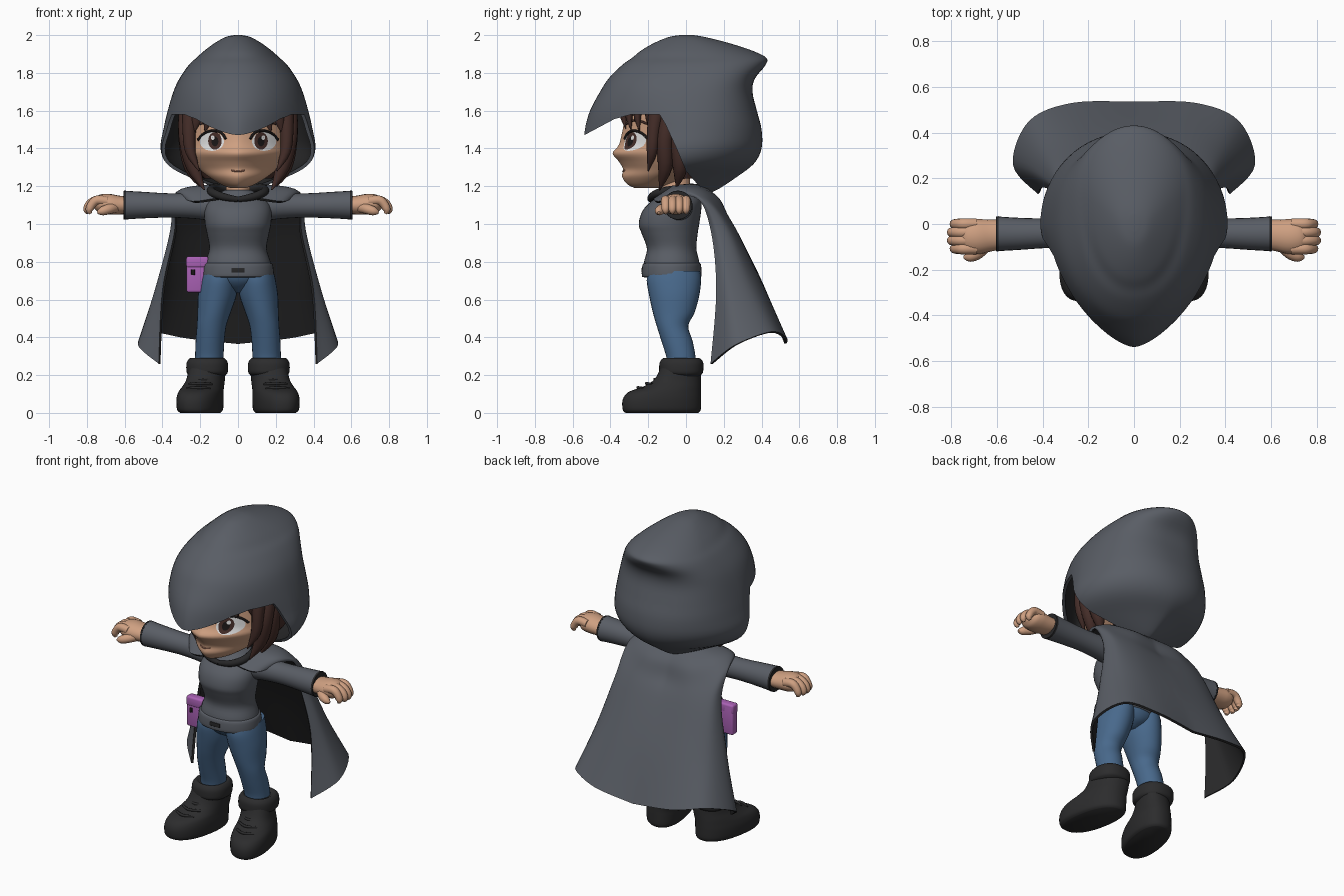
import bpy, bmesh, math
from mathutils import Vector

if "Cube" in bpy.data.objects:
    bpy.data.objects.remove(bpy.data.objects["Cube"])


def material(name, *rgb):
    m = bpy.data.materials.new(name)
    m.use_nodes = True
    m.diffuse_color = (*rgb, 1)
    m.node_tree.nodes["Principled BSDF"].inputs["Base Color"].default_value = (*rgb, 1)
    return m


GREY = material("cloth grey", .1, .11, .13)
LINING = material("dark lining", .02, .02, .021)
DENIM = material("denim blue", .065, .14, .26)
SKIN = material("skin", .62, .35, .22)
HAIR = material("hair brown", .06, .027, .022)
BOOT = material("boot black", .025, .025, .026)
PURPLE = material("pouch purple", .4, .12, .46)
WHITE = material("eye white", .75, .75, .75)
BLACK = material("lash black", .01, .008, .008)
LIP = material("lip", .42, .19, .13)


def spline(rows, n=4):
    """Smooth interpolation through rows of numbers."""
    out, last = [], len(rows) - 1
    for i in range(last):
        quad = [rows[min(max(k, 0), last)] for k in range(i - 1, i + 3)]
        for t in (s / n for s in range(n)):
            out.append([q + t * (r - p + t * (2 * p - 5 * q + 4 * r - w + t * (3 * (q - r) + w - p))) / 2
                        for p, q, r, w in zip(*quad)])
    return out + [list(rows[-1])]


def finish(ob):
    """Apply modifiers and shade."""
    bpy.ops.object.select_all(action='DESELECT')
    ob.select_set(True)
    bpy.context.view_layer.objects.active = ob
    bpy.ops.object.convert(target='MESH')
    bpy.ops.object.shade_smooth_by_angle(angle=math.radians(50))
    return ob


def add_object(name, bm, mats, mirror=False):
    me = bpy.data.meshes.new(name)
    bm.to_mesh(me)
    bm.free()
    for m in mats:
        me.materials.append(m)
    ob = bpy.data.objects.new(name, me)
    bpy.context.collection.objects.link(ob)
    if mirror:
        ob.modifiers.new("mirror", 'MIRROR')
    return ob


def skin_grid(name, grid, mats, mirror=False, ring=True, caps=True):
    bm = bmesh.new()
    vs = [[bm.verts.new(p) for p in row] for row in grid]
    n = len(vs[0])
    for r, q in zip(vs, vs[1:]):
        for j in range(n if ring else n - 1):
            k = (j + 1) % n
            bm.faces.new((r[j], r[k], q[k], q[j]))
    if ring and caps:
        bm.faces.new(vs[0])
        bm.faces.new(vs[-1])
        bmesh.ops.recalc_face_normals(bm, faces=bm.faces)
    return add_object(name, bm, mats, mirror)


def power(v, e):
    return math.copysign(abs(v) ** e, v)


def loft(name, rows, mats, mirror=False, p=(2, 2), mid=.5, seg=40, splay=0, done=True):
    """Level rings; each row is z, centre x, half width, front y, back y and, if given, front and back roundness."""
    grid = []
    for z, cx, w, f, b, *own in spline(rows):
        ring, cy = [], f + mid * (b - f)
        for j in range(seg):
            a = math.tau * j / seg
            c, s = math.cos(a), math.sin(a)
            e = 2 / (own or p)[int(s > 0)]
            y = cy + power(s, e) * (b - cy if s > 0 else cy - f)
            ring.append((cx + w * power(c, e) - splay * (y + .05), y, z))
        grid.append(ring)
    ob = skin_grid(name, grid, mats, mirror)
    return finish(ob) if done else ob


def tube(name, rows, mat, mirror=True, up=(0, 1, 0), flat=1, seg=12):
    """Sweep along a path; each row is x, y, z, radius."""
    path, grid = spline(rows), []
    for i, (x, y, z, r) in enumerate(path):
        t = Vector(path[min(i + 1, len(path) - 1)][:3]) - Vector(path[max(i - 1, 0)][:3])
        u = t.cross(Vector(up)).normalized()
        v = u.cross(t).normalized() * flat
        grid.append([Vector((x, y, z)) + r * (u * math.cos(a) + v * math.sin(a))
                     for a in (math.tau * j / seg for j in range(seg))])
    return finish(skin_grid(name, grid, [mat], mirror))


def box(name, centre, size, mat, bevel):
    bm = bmesh.new()
    bmesh.ops.create_cube(bm, size=1)
    bmesh.ops.scale(bm, vec=size, verts=bm.verts)
    bmesh.ops.translate(bm, vec=centre, verts=bm.verts)
    bmesh.ops.bevel(bm, geom=bm.edges[:], offset=bevel, segments=3, profile=.5, affect='EDGES')
    return finish(add_object(name, bm, [mat]))


# Hood: closed shell with the face opening cut out
hood = loft("hood", [(2, 0, .02, -.03, .04, 2, 2), (1.99, 0, .065, -.09, .1, 2, 2), (1.96, 0, .12, -.165, .22, 2, 2),
                     (1.92, 0, .175, -.235, .345, 2.1, 2), (1.88, 0, .22, -.285, .425, 2.1, 2),
                     (1.84, 0, .262, -.34, .42, 2.1, 2.2), (1.77, 0, .31, -.41, .365, 2, 2.6),
                     (1.7, 0, .342, -.455, .352, 1.9, 2.6), (1.6, 0, .372, -.508, .375, 1.7, 2.4),
                     (1.5, 0, .395, -.535, .4, 1.55, 2.2), (1.4, 0, .41, -.54, .4, 1.55, 2),
                     (1.32, 0, .378, -.52, .36, 1.6, 1.8), (1.25, 0, .28, -.48, .27, 1.6, 1.6),
                     (1.19, 0, .15, -.35, .18, 1.6, 1.6), (1.17, 0, .09, -.25, .14, 1.6, 1.6)],
            [GREY, LINING], mid=.57, seg=64, done=False)
shell = hood.modifiers.new("shell", 'SOLIDIFY')
shell.thickness, shell.offset, shell.material_offset = .018, -1, 1
opening = [(-.7, 1.4), (-.53, 1.475), (-.38, 1.555), (-.29, 1.58), (-.14, 1.58), (-.11, 1.53),
           (-.05, 1.4), (0, 1.28), (.07, 1.2), (.12, 1.1), (-.7, 1.1)]
bm = bmesh.new()
sides = [[bm.verts.new((x, y, z)) for y, z in opening] for x in (-.6, .6)]
for s in sides:
    bm.faces.new(s)
for j in range(len(opening)):
    bm.faces.new((sides[0][j - 1], sides[0][j], sides[1][j], sides[1][j - 1]))
bmesh.ops.recalc_face_normals(bm, faces=bm.faces)
cutter = add_object("hood_cutter", bm, [GREY])
cutter.hide_render = True
cut = hood.modifiers.new("opening", 'BOOLEAN')
cut.operation, cut.solver, cut.use_self, cut.object = 'DIFFERENCE', 'EXACT', True, cutter
finish(hood)
bpy.data.objects.remove(cutter)

# Head and neck
face = [(1.19, 0, .04, -.27, -.15), (1.21, 0, .09, -.31, -.08), (1.25, 0, .155, -.338, .03),
        (1.29, 0, .205, -.333, .12), (1.33, 0, .24, -.355, .18), (1.375, 0, .262, -.388, .22),
        (1.42, 0, .275, -.355, .24), (1.5, 0, .285, -.335, .26), (1.6, 0, .285, -.315, .26),
        (1.72, 0, .24, -.24, .22), (1.8, 0, .1, -.12, .12)]
loft("head", face, [SKIN], p=(1.5, 2), seg=64)
loft("neck", [(1.08, 0, .07, -.13, .02), (1.25, 0, .06, -.13, .02)], [SKIN])
fine_face = spline(face, 60)


def face_y(x, z):
    _, _, w, f, b = min(fine_face, key=lambda r: abs(r[0] - z))
    return (f + b) / 2 - (b - f) / 2 * max(0, 1 - (abs(x) / w) ** 1.5) ** (1 / 1.5)


def face_plate(name, x, z, rx, rz, mat, lift):
    grid = []
    for k in (.05, .4, .7, 1):
        ring = [(x + k * rx * math.cos(a), z + k * rz * math.sin(a))
                for a in (math.tau * j / 24 for j in range(24))]
        grid.append([(px, face_y(px, pz) - lift, pz) for px, pz in ring])
    finish(skin_grid(name, grid, [mat], mirror=True, caps=False))


def face_line(name, pts, r, mat, mirror=True):
    tube(name, [(x, face_y(x, z) - .003, z, r) for x, z in pts], mat, mirror, up=(0, 0, 1), seg=8)


# Eyes, brows and mouth
face_plate("eye_whites", .138, 1.437, .064, .05, WHITE, .004)
face_plate("irises", .122, 1.44, .036, .046, HAIR, .006)
face_plate("pupils", .122, 1.437, .018, .026, BLACK, .007)
face_plate("eye_glints", .134, 1.457, .01, .012, WHITE, .009)
face_line("upper_lashes", [(.065, 1.45), (.09, 1.485), (.14, 1.493), (.185, 1.475), (.212, 1.445)], .007, BLACK)
face_line("brows", [(.06, 1.53), (.13, 1.55), (.2, 1.53)], .006, HAIR)
face_line("mouth", [(-.035, 1.284), (-.015, 1.28), (.015, 1.28), (.035, 1.284)], .004, LIP, False)

# Hair: back volume, side locks and fringe
loft("hair_back", [(1.24, 0, .18, -.04, .16), (1.35, 0, .265, -.06, .25), (1.55, 0, .295, -.08, .28),
                   (1.75, 0, .25, -.16, .24), (1.84, 0, .08, -.08, .1)], [HAIR])
side_locks = [[(.25, -.15, 1.62, .045), (.258, -.17, 1.5, .036), (.25, -.18, 1.38, .028), (.205, -.2, 1.28, .003)],
              [(.27, -.08, 1.6, .045), (.27, -.11, 1.45, .043), (.235, -.11, 1.3, .038), (.178, -.14, 1.18, .003)],
              [(.27, -.02, 1.6, .045), (.27, -.04, 1.45, .045), (.245, -.03, 1.3, .04), (.195, -.05, 1.19, .003)]]
for i, lock in enumerate(side_locks):
    tube(f"side_locks_{i}", lock, HAIR)
for i, x in enumerate((.03, .09, .15, .21)):
    y = face_y(x, 1.55)
    tube(f"fringe_{i}", [(x * .9, y + .02, 1.66, .045), (x, y - .008, 1.585, .038),
                         (x + .025, y + .002, 1.505 - i * .008, .003)], HAIR, flat=.6)

# Sweater with hem band and buckle
loft("sweater", [(.74, 0, .18, -.225, .075), (.8, 0, .172, -.222, .07), (.87, 0, .152, -.207, .055),
                 (.95, 0, .165, -.235, .062), (1, 0, .175, -.25, .07), (1.07, 0, .178, -.23, .08),
                 (1.13, 0, .155, -.175, .08), (1.18, 0, .07, -.13, .04)], [GREY], p=(2.2, 2))
loft("hem_band", [(.718, 0, .178, -.222, .07), (.726, 0, .19, -.234, .082),
                  (.785, 0, .184, -.23, .079), (.793, 0, .168, -.215, .068)], [GREY], p=(2.2, 2))
box("buckle", (0, -.232, .755), (.07, .009, .025), LINING, .003)

# Arms and hands
tube("sleeves", [(.08, -.04, 1.085, .08), (.2, -.04, 1.095, .07), (.35, -.04, 1.098, .064),
                 (.5, -.043, 1.1, .07), (.597, -.043, 1.1, .076)], GREY, seg=24)
tube("sleeve_cuffs", [(.594, -.043, 1.1, .077), (.605, -.043, 1.1, .076)], LINING, seg=24)
tube("palms", [(.57, -.045, 1.1, .045), (.63, -.05, 1.1, .05), (.69, -.055, 1.105, .055),
               (.735, -.05, 1.106, .048), (.76, -.047, 1.105, .025)], SKIN, flat=1.4, seg=20)
for i in range(4):
    y, reach = -.108 + i * .036, .012 * abs(i - 1.5)
    tube(f"fingers_{i}", [(.69, y, 1.12, .025), (.745, y, 1.126, .025), (.79 - reach, y, 1.106, .023),
                          (.805 - reach, y, 1.075, .02), (.798 - reach, y, 1.055, .008)], SKIN)
tube("thumbs", [(.64, -.08, 1.09, .028), (.68, -.125, 1.08, .027), (.72, -.143, 1.068, .023),
                (.745, -.145, 1.06, .007)], SKIN, up=(0, 0, 1))

# Jeans
loft("jeans_seat", [(.635, 0, .03, -.1, 0), (.66, 0, .09, -.155, .05), (.7, 0, .16, -.195, .075),
                    (.75, 0, .182, -.212, .076)], [DENIM])
loft("jeans_legs", [(.25, .155, .072, -.1, .05), (.3, .152, .075, -.105, .05), (.38, .148, .076, -.13, .035),
                    (.46, .14, .078, -.155, .012), (.53, .127, .088, -.175, .045), (.62, .11, .102, -.195, .07),
                    (.7, .1, .1, -.208, .08), (.75, .096, .092, -.2, .075)], [DENIM], True, seg=28)

# Boots turned slightly outward, with padded cuffs and laces
loft("boots", [(0, .185, .098, -.32, .065), (.018, .187, .113, -.335, .078), (.07, .187, .117, -.335, .08),
               (.11, .185, .112, -.305, .08), (.14, .18, .105, -.225, .08), (.18, .172, .098, -.165, .08),
               (.25, .165, .095, -.13, .08)], [BOOT], True, (2.3, 2.3), splay=.18)
loft("boot_cuffs", [(.195, .163, .09, -.11, .07), (.21, .163, .107, -.138, .088), (.24, .163, .111, -.142, .092),
                    (.27, .163, .107, -.138, .09), (.29, .163, .09, -.12, .07), (.28, .163, .07, -.1, .05)],
     [BOOT], True, (2.3, 2.3))
for i in range(3):
    x, y, z = .21 - i * .012, -.255 + i * .045, .13 + i * .022
    tube(f"laces_{i}", [(x - .06, y + .03, z, .007), (x, y, z + .004, .008), (x + .06, y + .03, z, .007)],
         BOOT, up=(0, 0, 1), seg=8)

# Cape: half sections from centre back to front edge, neck to hem
sections = [
    [(0, .1, 1.2), (.08, .09, 1.2), (.14, .03, 1.21), (.15, -.07, 1.2), (.1, -.17, 1.14)],
    [(0, .17, 1.13), (.15, .17, 1.14), (.27, .08, 1.18), (.3, -.04, 1.18), (.24, -.145, 1.12)],
    [(0, .21, 1.04), (.17, .22, 1.05), (.31, .16, 1.09), (.345, .09, 1.13), (.34, .05, 1.14)],
    [(0, .28, .94), (.2, .28, .94), (.33, .24, .95), (.36, .17, .96), (.335, .13, .97)],
    [(0, .41, .68), (.25, .4, .68), (.39, .34, .68), (.435, .23, .67), (.4, .16, .65)],
    [(0, .535, .37), (.27, .53, .4), (.46, .45, .43), (.53, .26, .36), (.42, .13, .26)]]
across = [spline(s, 6) for s in sections]
columns = [spline(c, 6) for c in zip(*across)]
cape = skin_grid("cape", list(zip(*columns)), [GREY, LINING], mirror=True, ring=False)
cloth = cape.modifiers.new("cloth", 'SOLIDIFY')
cloth.thickness, cloth.offset, cloth.material_offset, cloth.material_offset_rim = .014, -1, 1, 1
finish(cape)
tube("collar_folds", [(0, -.19, 1.13, .014), (.08, -.18, 1.145, .02), (.14, -.13, 1.17, .022),
                      (.13, 0, 1.19, .022), (.08, .06, 1.19, .022), (0, .08, 1.19, .022)],
     LINING, up=(0, 0, 1))

# Hip pouch
box("pouch", (-.215, -.103, .73), (.115, .052, .185), PURPLE, .012)
box("pouch_flap", (-.215, -.105, .798), (.118, .056, .06), PURPLE, .012)
box("pouch_button", (-.238, -.129, .745), (.02, .009, .03), BLACK, .003)
